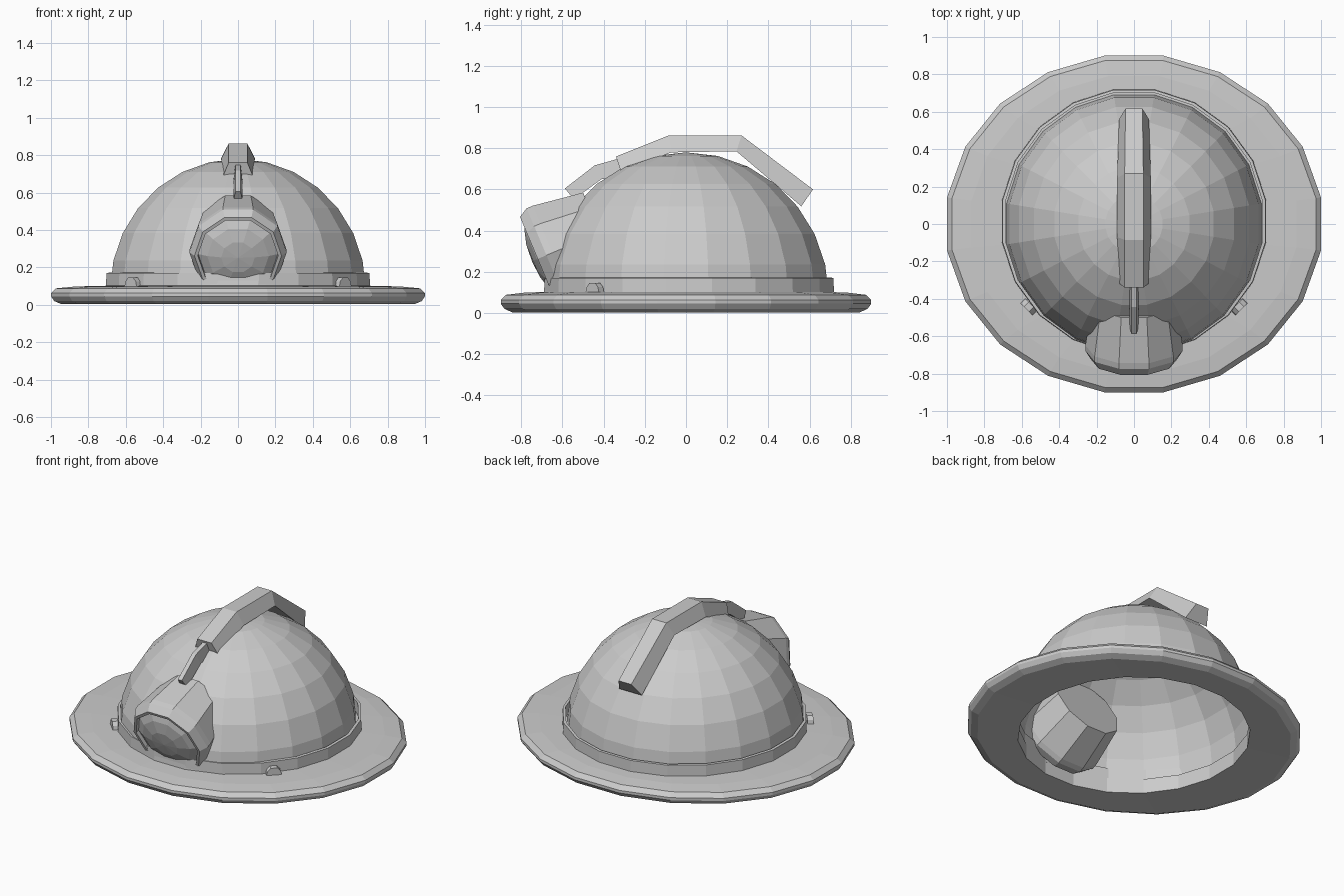
import bpy, bmesh
from math import sin, cos, pi, radians
from mathutils import Vector

if "Cube" in bpy.data.objects:
    bpy.data.objects.remove(bpy.data.objects["Cube"])

SIDES = 20


def loft(name, rings, caps=(False, False), loop=False):
    """Join equal-sized closed rings; a one-point ring becomes a fan tip."""
    bm = bmesh.new()
    vr = [[bm.verts.new(p) for p in ring] for ring in rings]
    pairs = list(zip(vr, vr[1:])) + ([(vr[-1], vr[0])] if loop else [])
    for a, b in pairs:
        n = max(len(a), len(b))
        for i in range(n):
            j = (i + 1) % n
            if len(b) == 1:
                bm.faces.new((a[i], a[j], b[0]))
            else:
                bm.faces.new((a[i], a[j], b[j], b[i]))
    if caps[0]:
        bm.faces.new(vr[0])
    if caps[1]:
        bm.faces.new(vr[-1])
    bmesh.ops.recalc_face_normals(bm, faces=bm.faces)
    mesh = bpy.data.meshes.new(name)
    bm.to_mesh(mesh)
    bm.free()
    obj = bpy.data.objects.new(name, mesh)
    bpy.context.collection.objects.link(obj)
    return obj


def oval(rx, ry, z, cy=0.0):
    """Twenty-sided horizontal ring with flats facing the axes."""
    angles = [2 * pi * (i + 0.5) / SIDES for i in range(SIDES)]
    return [Vector((rx * cos(t), cy + ry * sin(t), z)) for t in angles]


# Brim: closed lathe with a rounded outer lip
loft("brim", [oval(*r) for r in (
    (0.67, 0.68, 0.01), (0.955, 0.855, 0.003), (0.995, 0.893, 0.02),
    (1.012, 0.911, 0.045), (1.012, 0.911, 0.062), (0.985, 0.885, 0.088),
    (0.88, 0.80, 0.098), (0.67, 0.68, 0.103))], loop=True)

# Dome: upper half of an open shell
DOME_Z = 0.08
rings = []
for k in range(7):
    e = k * pi / 14
    rings.append(oval(0.692 * cos(e), 0.702 * cos(e), DOME_Z + 0.70 * sin(e)))
rings.append([Vector((0, 0, DOME_Z + 0.70))])
loft("dome", rings)

# Band around the dome base
loft("band", [oval(*r) for r in (
    (0.715, 0.713, 0.09, 0.015), (0.712, 0.71, 0.17, 0.015),
    (0.695, 0.695, 0.172, 0.015), (0.695, 0.695, 0.09, 0.015))], loop=True)


def ridge(name, stations):
    """Trapezoid swept along y: (top y, z, half width, bottom y, z, half width)."""
    loft(name, [[Vector((-tw, ty, tz)), Vector((tw, ty, tz)),
                 Vector((bw, by, bz)), Vector((-bw, by, bz))]
                for ty, tz, tw, by, bz, bw in stations], caps=(True, True))


# Crest along the top and the thin fin leading to the lamp
ridge("crest", [
    (-0.34, 0.76, 0.05, -0.317, 0.688, 0.08),
    (-0.085, 0.862, 0.05, -0.07, 0.78, 0.09),
    (0.27, 0.862, 0.05, 0.245, 0.785, 0.09),
    (0.617, 0.60, 0.045, 0.56, 0.518, 0.08)])
ridge("lamp_fin", [
    (-0.588, 0.605, 0.014, -0.545, 0.552, 0.025),
    (-0.443, 0.717, 0.014, -0.41, 0.65, 0.025),
    (-0.30, 0.757, 0.014, -0.29, 0.67, 0.025)])

# Lamp: ten-sided housing tilted downward
AXIS = Vector((0, -0.922, -0.388))
UP = Vector((0, -0.388, 0.922))
ORIGIN = Vector((0, -0.667, 0.285))


def lamp_ring(r, d):
    """Ring of radius r at distance d along the lamp axis."""
    if r == 0:
        return [ORIGIN + AXIS * d]
    out = []
    for i in range(10):
        t = radians(18 + 36 * i)
        out.append(ORIGIN + AXIS * d + Vector((r * sin(t), 0, 0)) + UP * (r * cos(t)))
    return out


loft("lamp_housing", [lamp_ring(*r) for r in (
    (0.222, -0.27), (0.26, -0.02), (0.26, 0.012), (0.233, 0.058),
    (0.215, 0.058), (0.212, 0.02))], caps=(True, True))
loft("lamp_lens", [lamp_ring(*r) for r in (
    (0.213, 0.035), (0.165, 0.062), (0.09, 0.082), (0, 0.088))])

# Small studs on the brim, one each side, running along the curve
for side, label in ((-1, "left"), (1, "right")):
    centre = Vector((side * 0.562, -0.443, 0))
    along = Vector((side * 0.7, 0.7, 0))
    across = Vector((side * 0.7, -0.7, 0))
    section = ((-0.048, 0.09), (-0.04, 0.125), (-0.02, 0.145),
               (0.02, 0.145), (0.04, 0.125), (0.048, 0.09))
    loft("stud_" + label,
         [[centre + along * a + across * w + Vector((0, 0, z)) for a, z in section]
          for w in (-0.018, 0.018)], caps=(True, True))
